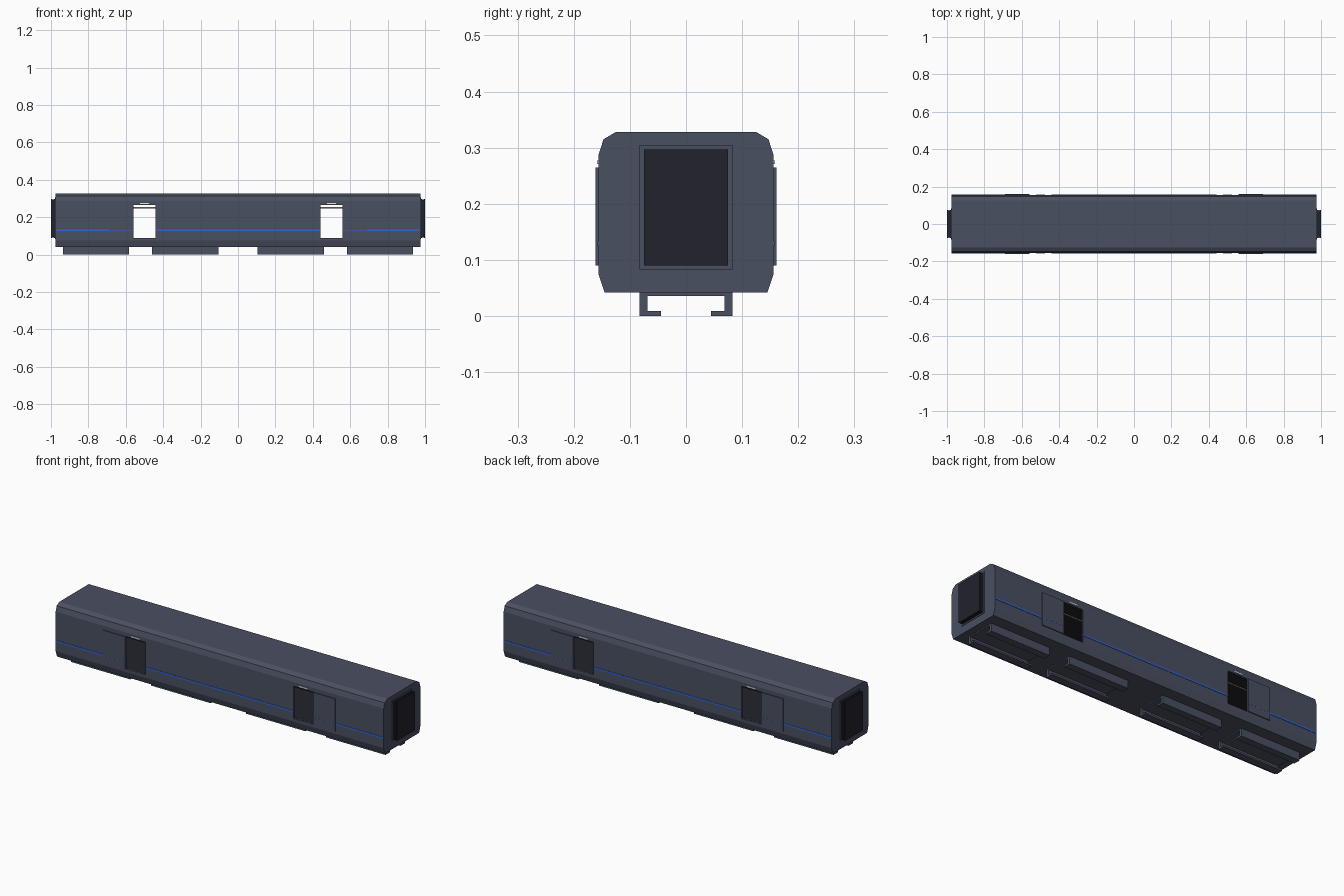
import bpy
import bmesh

cube = bpy.data.objects.get("Cube")
if cube:
    bpy.data.objects.remove(cube, do_unlink=True)


def material(name, rgb):
    m = bpy.data.materials.new(name)
    m.use_nodes = True
    m.diffuse_color = (*rgb, 1)
    m.node_tree.nodes["Principled BSDF"].inputs["Base Color"].default_value = (*rgb, 1)
    return m


GREY = material("slate grey", (0.068, 0.08, 0.12))
DARK = material("dark rubber", (0.016, 0.016, 0.025))
BLUE = material("stripe blue", (0.03, 0.13, 0.72))
WHITE = material("lamp white", (0.8, 0.8, 0.8))
TAN = material("handrail tan", (0.3, 0.22, 0.12))


def finish(name, bm, *mats):
    bmesh.ops.recalc_face_normals(bm, faces=bm.faces)
    mesh = bpy.data.meshes.new(name)
    bm.to_mesh(mesh)
    bm.free()
    for m in mats:
        mesh.materials.append(m)
    ob = bpy.data.objects.new(name, mesh)
    bpy.context.collection.objects.link(ob)
    return ob


def boxes(name, mat, spans):
    """One object from boxes given as (x0, x1), (y0, y1), (z0, z1)."""
    bm = bmesh.new()
    for span in spans:
        verts = bmesh.ops.create_cube(bm, size=1)["verts"]
        for v in verts:
            v.co = [(a + b) / 2 + c * abs(b - a) for (a, b), c in zip(span, v.co)]
    return finish(name, bm, mat)


def mirror(a, b, s):
    return tuple(sorted((a * s, b * s)))


SIDES = (-1, 1)
END, WALL = 0.975, 0.156
DOOR_X, DOOR_Z = (0.44, 0.56), (0.09, 0.265)

# Body shell: chamfered profile swept along x, with doorways left open
half = [(0.145, 0.042), (WALL, 0.075), (WALL, DOOR_Z[0]), (WALL, DOOR_Z[1]),
        (WALL, 0.287), (0.147, 0.315), (0.125, 0.328)]
profile = half + [(-y, z) for y, z in reversed(half)]
stations = [-END, -DOOR_X[1], -DOOR_X[0], DOOR_X[0], DOOR_X[1], END]
bm = bmesh.new()
rings = [[bm.verts.new((x, y, z)) for y, z in profile] for x in stations]
n = len(profile)
for i in range(len(rings) - 1):
    for j in range(n):
        k = (j + 1) % n
        is_door = i in (1, 3) and {profile[j][1], profile[k][1]} == set(DOOR_Z)
        if not is_door:
            bm.faces.new((rings[i][j], rings[i][k], rings[i + 1][k], rings[i + 1][j]))
bm.faces.new(rings[0])
bm.faces.new(rings[-1])
body = finish("body_shell", bm, GREY, DARK)
shell = body.modifiers.new("wall thickness", "SOLIDIFY")
shell.thickness = 0.008
shell.offset = -1
shell.material_offset = 1

# Interior floor, ceiling and handrails
boxes("interior_floor", DARK, [((-0.96, 0.96), (-0.147, 0.147), (0.052, DOOR_Z[0]))])
boxes("interior_ceiling", DARK, [((-0.96, 0.96), (-0.145, 0.145), (0.266, 0.285))])
boxes("handrails", TAN, [((-0.96, 0.96), mirror(0.087, 0.093, s), (0.248, 0.254))
                         for s in SIDES])

# Sliding door panels, parked open toward the ends, and lamps over the doorways
corners = [(sx, sy) for sx in SIDES for sy in SIDES]
boxes("sliding_doors", GREY, [(mirror(0.56, 0.69, sx), mirror(0.155, 0.161, sy), DOOR_Z)
                              for sx, sy in corners])
boxes("door_lamps", WHITE, [(mirror(0.475, 0.525, sx), mirror(0.155, 0.159, sy), (0.271, 0.277))
                            for sx, sy in corners])

# Blue side stripes, thinner across the door panels
stripes = [((-0.44, 0.44), mirror(0.155, 0.158, s), (0.126, 0.134)) for s in SIDES]
for sx, sy in corners:
    stripes.append((mirror(0.69, END, sx), mirror(0.155, 0.158, sy), (0.126, 0.134)))
    stripes.append((mirror(0.56, 0.69, sx), mirror(0.16, 0.1615, sy), (0.129, 0.131)))
boxes("side_stripes", BLUE, stripes)

# Gangways: a thin frame and ribbed bellows at each end
frame, bellows = [], []
for s in SIDES:
    x = mirror(END - 0.002, END + 0.003, s)
    frame += [(x, mirror(0.075, 0.083, t), (0.083, 0.305)) for t in SIDES]
    frame += [(x, (-0.075, 0.075), z) for z in ((0.083, 0.09), (0.297, 0.305))]
    bellows.append((mirror(END - 0.002, 0.998, s), (-0.071, 0.071), (0.094, 0.293)))
    for r in range(3):
        rib = END + 0.003 + r * 0.008
        bellows.append((mirror(rib, rib + 0.006, s), (-0.075, 0.075), (0.09, 0.297)))
boxes("gangway_frames", GREY, frame)
boxes("gangway_bellows", DARK, bellows)

# Underframe: four channels, each with a top plate, webs and inward flanges
under = []
for s in SIDES:
    for span in ((0.105, 0.46), (0.582, 0.935)):
        x = mirror(*span, s)
        under.append((x, (-0.07, 0.07), (0.036, 0.043)))
        for t in SIDES:
            under.append((x, mirror(0.069, 0.083, t), (0, 0.043)))
            under.append((x, mirror(0.045, 0.07, t), (0, 0.009)))
boxes("underframe_channels", GREY, under)
